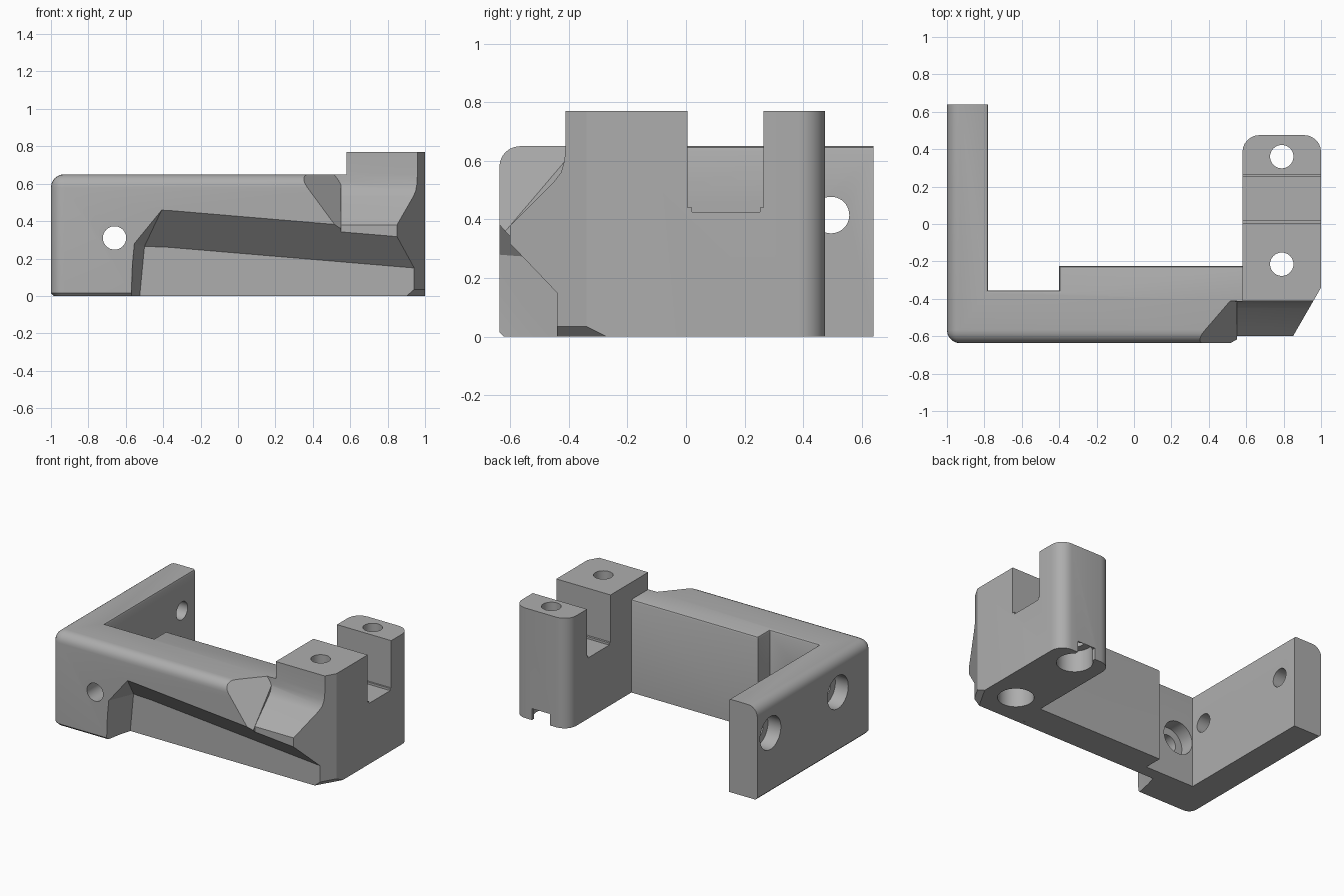
import bpy, bmesh
from math import sin, cos, pi, radians
from mathutils import Vector

if "Cube" in bpy.data.objects:
    bpy.data.objects.remove(bpy.data.objects["Cube"])

grey = bpy.data.materials.new("plain grey")
grey.use_nodes = True
grey.diffuse_color = (0.42, 0.42, 0.42, 1)
grey.node_tree.nodes["Principled BSDF"].inputs["Base Color"].default_value = grey.diffuse_color


def make(name, bm):
    bmesh.ops.recalc_face_normals(bm, faces=bm.faces)
    mesh = bpy.data.meshes.new(name)
    bm.to_mesh(mesh)
    bm.free()
    mesh.materials.append(grey)
    ob = bpy.data.objects.new(name, mesh)
    bpy.context.collection.objects.link(ob)
    return ob


def prism(pts, axis, lo, hi):
    """Extrude a 2D outline along x or z."""
    bm = bmesh.new()
    place = (lambda a, b, h: (h, a, b)) if axis == "x" else (lambda a, b, h: (a, b, h))
    face = bm.faces.new([bm.verts.new(place(a, b, lo)) for a, b in pts])
    out = bmesh.ops.extrude_face_region(bm, geom=[face])
    verts = [v for v in out["geom"] if isinstance(v, bmesh.types.BMVert)]
    bmesh.ops.translate(bm, vec=place(0, 0, hi - lo), verts=verts)
    bmesh.ops.recalc_face_normals(bm, faces=bm.faces)
    return bm


def hull(points):
    bm = bmesh.new()
    for p in points:
        bm.verts.new(p)
    bmesh.ops.convex_hull(bm, input=bm.verts)
    return bm


def rod(centre, direction, radius, length):
    """Closed cylinder running from centre along direction."""
    bm = bmesh.new()
    bmesh.ops.create_cone(bm, cap_ends=True, segments=40, radius1=radius,
                          radius2=radius, depth=length)
    d = Vector(direction)
    bmesh.ops.rotate(bm, matrix=d.to_track_quat("Z", "Y").to_matrix(), verts=bm.verts)
    bmesh.ops.translate(bm, vec=Vector(centre) + d * length / 2, verts=bm.verts)
    return bm


def bevel(bm, rule, size, segments):
    edges = [e for e in bm.edges if rule(e.verts[0].co, e.verts[1].co)]
    bmesh.ops.bevel(bm, geom=edges, offset=size, offset_type="OFFSET",
                    segments=segments, profile=0.5, affect="EDGES", clamp_overlap=True)


def combine(target, bm, operation="DIFFERENCE"):
    tool = make("cutter", bm)
    tool.hide_render = True
    mod = target.modifiers.new("combine", "BOOLEAN")
    mod.operation, mod.object, mod.solver = operation, tool, "EXACT"
    bpy.context.view_layer.objects.active = target
    bpy.ops.object.modifier_apply(modifier=mod.name)
    bpy.data.objects.remove(tool)


def on(axis, value):
    return lambda a, b: abs(a[axis] - value) < 1e-4 and abs(b[axis] - value) < 1e-4


# L-shaped bar and mounting plate
front, top = -0.637, 0.65
bar = prism([(-1, front), (.55, front), (.55, -.41), (.6, -.41), (.6, -.225), (-.4, -.225),
             (-.4, -.355), (-.78, -.355), (-.78, .64), (-1, .64)], "z", 0, top)
is_left, is_front, is_top, is_base = on(0, -1), on(1, front), on(2, top), on(2, 0)
is_outer = lambda a, b: is_left(a, b) or is_front(a, b)
bevel(bar, lambda a, b: (is_outer(a, b) and is_top(a, b))
      or (is_left(a, b) and is_front(a, b)), .07, 6)
# small edge breaks on the inner walls, plate end and base
bevel(bar, lambda a, b: is_base(a, b) and max(a.x, b.x) < .57
      and min(a.y, b.y) < -.36, .015, 1)
bevel(bar, lambda a, b: is_top(a, b) and min(a.y, b.y) > -.36 and max(a.x, b.x) < .61
      and abs(a.x - b.x) + abs(a.y - b.y) > .1 and max(a.x, b.x) > -.79
      and not on(0, .6)(a, b) and not on(1, .64)(a, b), .015, 2)
body = make("bracket_body", bar)

# slanted relief where the bar meets the block
slant = lambda y, z: .34 + .864 * (y + .63) - .735 * (z - .63)
combine(body, hull([(x, y, z) for y in (-.8, -.412) for z in (.2, .8)
                    for x in (slant(y, z), .95)]))

# clamp block with rounded rear corners and an oblique front corner
r = .09
rear = [(cx + r * cos(a), .475 - r + r * sin(a))
        for cx, start in ((1 - r, 0), (.58 + r, pi / 2))
        for a in [start + i * pi / 12 for i in range(7)]]
block_bm = prism([(.54, -.6), (.85, -.6), (1, -.34)] + rear + [(.58, -.411), (.54, -.411)],
                 "z", 0, .77)
bevel(block_bm, lambda a, b: is_base(a, b) and abs(abs(a.x - b.x) - .15) < .001, .035, 1)
block = make("clamp_block", block_bm)
# sloped nose
combine(block, prism([(-.6, .38), (-.45, .53), (-.427, .56), (-.415, .6), (-.411, .65),
                      (-.411, .9), (-.9, .9), (-.9, .38)], "x", .4, 1.2))
# slot across the block
combine(block, prism([(.005, .9), (.005, .44), (.02, .44), (.02, .425), (.253, .425),
                      (.253, .44), (.265, .44), (.265, .9)], "x", .4, 1.2))

merged = bmesh.new()
merged.from_mesh(block.data)
bpy.data.objects.remove(block)
combine(body, merged, "UNION")

# undercut sloping along the front
outer = [(-.575, -.1), (-.555, .28), (-.37, .46), (1.1, .336)]
inner = [(-.535, -.1), (-.5, .265), (-.37, .26), (1.1, .136)]
points = [(1.1, -.44, -.1), (1.1, -.72, -.1)]
for (xo, zo), (xi, zi) in zip(outer, inner):
    points += [(xi, -.44, zi), (xo + .4 * (xo - xi), -.72, zo + .4 * (zo - zi))]
combine(body, hull(points))

# screw holes: position on the counterbored face, direction, counterbore depth
holes = [((.79, -.215, 0), (0, 0, 1), .15), ((.79, .36, 0), (0, 0, 1), .15),
         ((-1, .495, .415), (1, 0, 0), .1), ((-1, -.25, .415), (1, 0, 0), .1),
         ((-.66, -.355, .31), (0, -1, 0), .1)]
for pos, direction, depth in holes:
    d, p = Vector(direction), Vector(pos)
    length = .9 if d.z else .5
    if not d.z and d.x:
        length = .4
    combine(body, rod(p - d * .05, d, .0625, length))
    combine(body, rod(p - d * .05, d, .115, depth + .05))

# relief notch behind the rear screw
combine(body, prism([(.36, -.1), (.6, -.1), (.6, .08), (.36, .08)], "x", .72, .86))

bpy.ops.object.select_all(action="DESELECT")
body.select_set(True)
bpy.context.view_layer.objects.active = body
bpy.ops.object.shade_smooth_by_angle(angle=radians(28))
